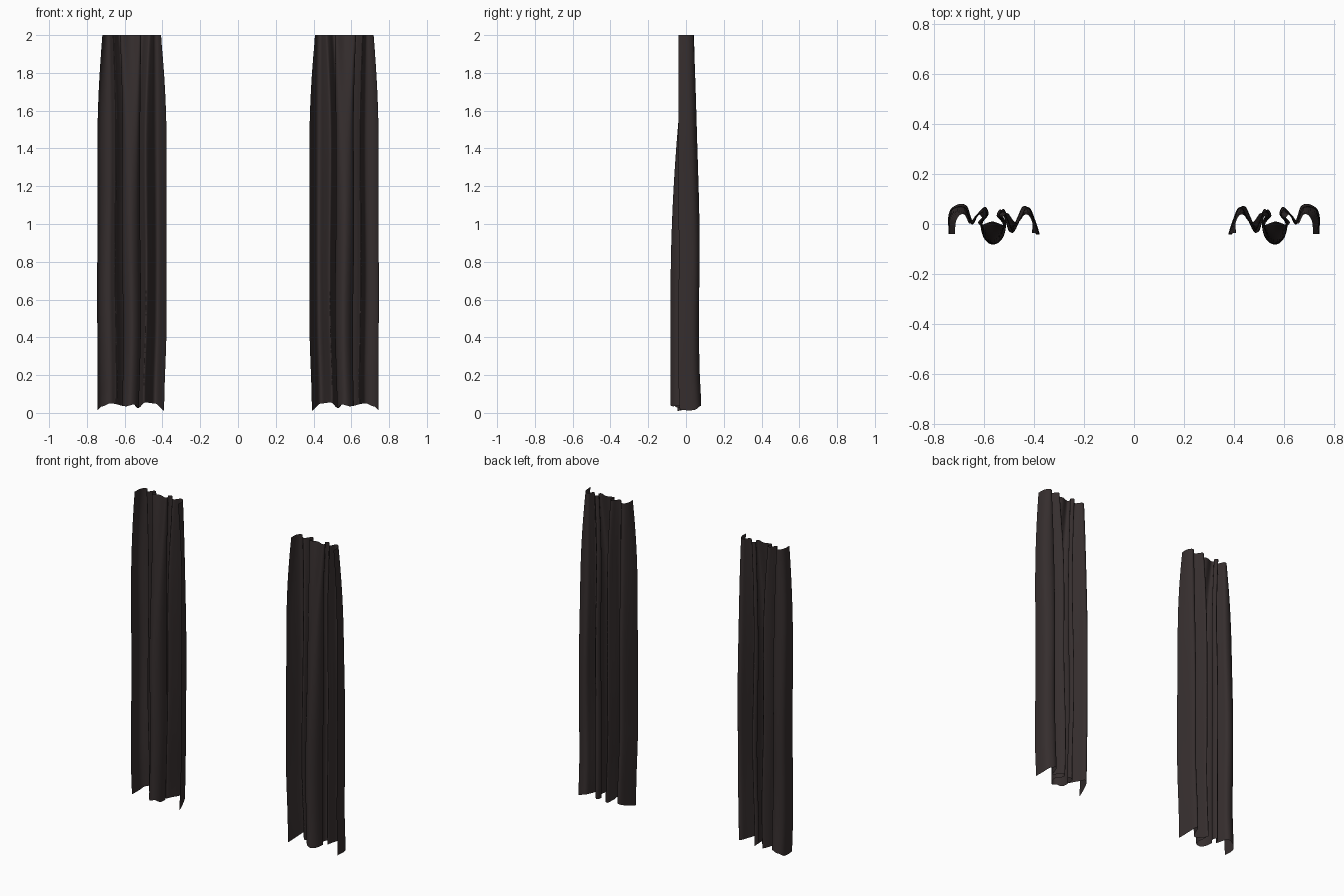
import bpy, bmesh, math
from mathutils import Vector

if "Cube" in bpy.data.objects:
    bpy.data.objects.remove(bpy.data.objects["Cube"])

cloth = bpy.data.materials.new("dark brown cloth")
cloth.diffuse_color = (0.036, 0.027, 0.027, 1)
cloth.use_nodes = True
cloth.node_tree.nodes["Principled BSDF"].inputs["Base Color"].default_value = cloth.diffuse_color

# Pleat cross-sections (x, y) from the inner edge to the outer edge
TOP = [(.409, -.035), (.408, .005), (.422, .034), (.44, .036), (.452, .02), (.468, .004),
       (.485, .015), (.505, .042), (.524, .03), (.513, .008), (.525, -.004), (.568, .01),
       (.612, -.004), (.625, .008), (.61, .026), (.628, .04), (.645, .02), (.66, .002),
       (.67, .02), (.68, .038), (.698, .036), (.714, .01), (.718, -.04)]
LOW = [(.378, -.045), (.392, .0), (.415, .06), (.437, .064), (.458, .02), (.487, -.033),
       (.505, .01), (.525, .058), (.542, .034), (.518, .0), (.53, -.055), (.565, -.082),
       (.6, -.055), (.612, .0), (.588, .036), (.602, .066), (.628, .038), (.647, .0),
       (.66, .03), (.675, .066), (.71, .069), (.742, .04), (.743, -.04)]
# Hem height along x
HEM = [(.37, .008), (.43, .05), (.48, .055), (.52, .025), (.545, .045), (.59, .035),
       (.68, .05), (.72, .035), (.76, .003)]
SUB, ROWS = 5, 48


def smooth(t):
    t = max(0, min(1, t))
    return t * t * (3 - 2 * t)


def hem_height(x):
    for (a, za), (b, zb) in zip(HEM, HEM[1:]):
        if x <= b:
            return za + (zb - za) * smooth((x - a) / (b - a))
    return HEM[-1][1]


def spline(pts):
    """Catmull-Rom curve through the section points."""
    out = []
    n = len(pts)
    for i in range(n - 1):
        a, b, c, d = (Vector(pts[max(0, min(n - 1, i + k))]) for k in (-1, 0, 1, 2))
        for s in range(SUB):
            t = s / SUB
            out.append(.5 * (2 * b + (c - a) * t + (2 * a - 5 * b + 4 * c - d) * t * t
                             + (3 * b - a - 3 * c + d) * t ** 3))
    return out + [Vector(pts[-1])]


def curtain(name, side):
    top, low = spline(TOP), spline(LOW)
    bm = bmesh.new()
    grid = []
    for r in range(ROWS + 1):
        v = r / ROWS
        row = []
        for i, (p, q) in enumerate(zip(top, low)):
            u = i / (len(top) - 1)
            z = 2 - v * (2 - hem_height(q.x))
            # pleats widen and deepen away from the gathered top
            bx = 1 - (1 - min(1, (2 - z) / .6)) ** 2
            by = 1 - (1 - min(1, (2 - z) / 1.4)) ** 2
            x = p.x + (q.x - p.x) * bx
            y = p.y + (q.y - p.y) * by
            # slow sway of the hanging folds
            x += .006 * v * math.sin(z * 4.5 + u * 5) * (1 - abs(2 * u - 1) ** 3)
            x += .013 * (1 - u) ** 3 * smooth((.5 - z) / .5)
            y += .004 * v * math.sin(z * 6 + u * 9) * (1 - math.exp(-((u - .5) / .1) ** 2))
            y += .006 * smooth((.25 - z) / .25) * smooth((u - .8) / .1)
            row.append(bm.verts.new((side * x, y, z)))
        grid.append(row)
    for a, b in zip(grid, grid[1:]):
        for i in range(len(a) - 1):
            f = [a[i], b[i], b[i + 1], a[i + 1]]
            face = bm.faces.new(f if side > 0 else f[::-1])
            face.smooth = True
    me = bpy.data.meshes.new(name)
    bm.to_mesh(me)
    bm.free()
    me.materials.append(cloth)
    ob = bpy.data.objects.new(name, me)
    bpy.context.collection.objects.link(ob)


# Mirrored pair of hanging curtains
curtain("right_curtain", 1)
curtain("left_curtain", -1)
